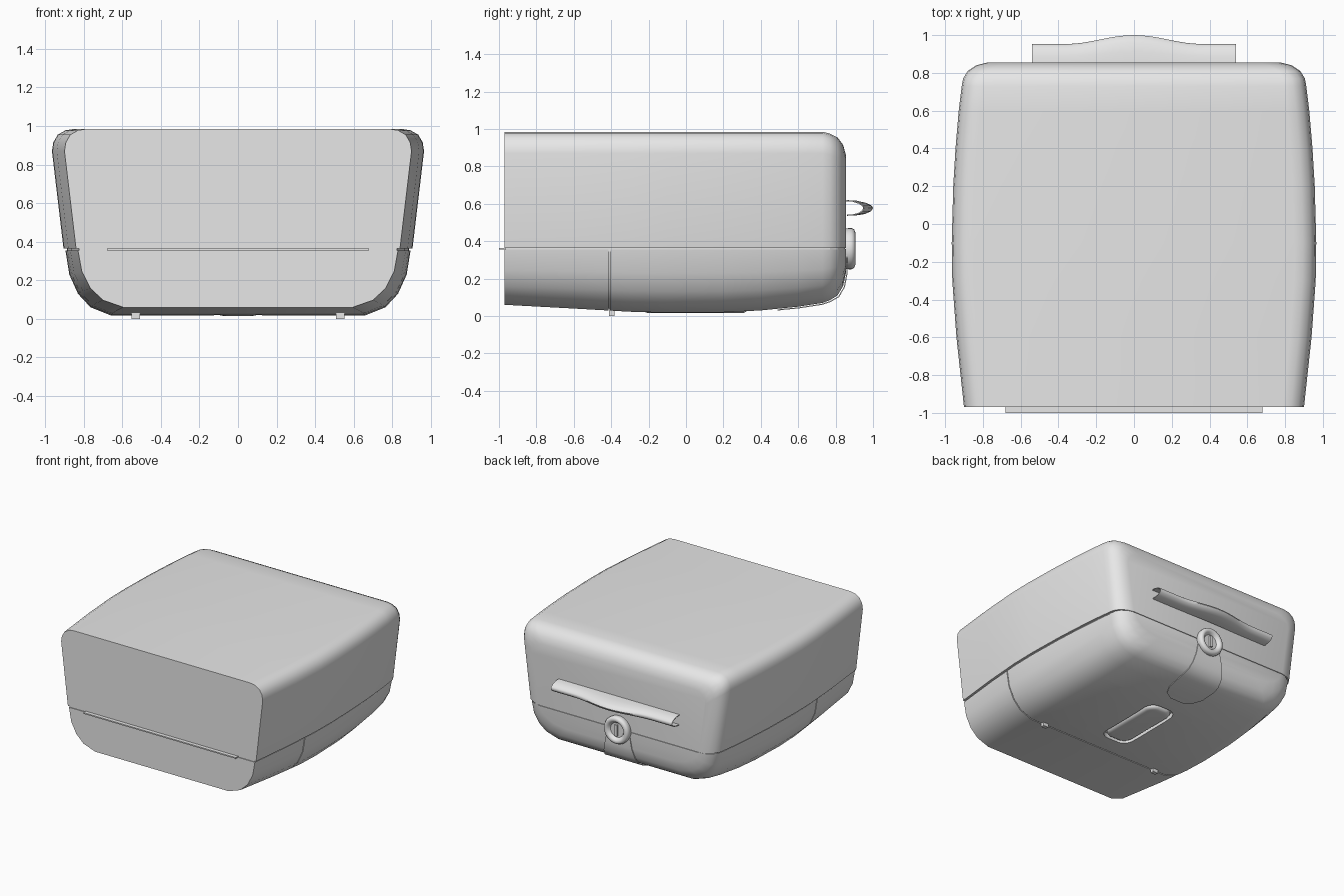
import bpy, bmesh, math
from mathutils import Vector

cube = bpy.data.objects.get("Cube")
if cube:
    bpy.data.objects.remove(cube, do_unlink=True)

grey = bpy.data.materials.new("light grey")
grey.use_nodes = True
grey.diffuse_color = (0.8, 0.8, 0.8, 1)
grey.node_tree.nodes["Principled BSDF"].inputs["Base Color"].default_value = (0.8, 0.8, 0.8, 1)


def loft(name, rings, closed=True, caps=True):
    """Skin a list of matching rings into one object."""
    bm = bmesh.new()
    rows = [[bm.verts.new(p) for p in ring] for ring in rings]
    n = len(rows[0])
    for a, b in zip(rows, rows[1:]):
        for i in range(n if closed else n - 1):
            j = (i + 1) % n
            bm.faces.new((a[i], a[j], b[j], b[i]))
    if caps:
        bm.faces.new(rows[0])
        bm.faces.new(rows[-1])
    bmesh.ops.recalc_face_normals(bm, faces=bm.faces)
    mesh = bpy.data.meshes.new(name)
    bm.to_mesh(mesh)
    bm.free()
    ob = bpy.data.objects.new(name, mesh)
    bpy.context.collection.objects.link(ob)
    mesh.materials.append(grey)
    return ob


def activate(ob):
    bpy.ops.object.select_all(action='DESELECT')
    ob.select_set(True)
    bpy.context.view_layer.objects.active = ob


def smooth(ob, angle=35):
    activate(ob)
    bpy.ops.object.shade_smooth_by_angle(angle=math.radians(angle))


def apply_modifier(ob, mod):
    activate(ob)
    bpy.ops.object.modifier_apply(modifier=mod.name)


def box(name, centre, size):
    c, h = Vector(centre), Vector(size) / 2
    corners = [(-1, -1), (1, -1), (1, 1), (-1, 1)]
    return loft(name, [[c + Vector((sx * h.x, sy * h.y, sz * h.z)) for sx, sy in corners]
                       for sz in (-1, 1)])


def rounded_rect(hx, hy, r, cy, z, steps=6):
    pts = []
    for k, (sx, sy) in enumerate([(1, 1), (-1, 1), (-1, -1), (1, -1)]):
        for i in range(steps + 1):
            a = math.pi / 2 * (k + i / steps)
            pts.append((sx * (hx - r) + r * math.cos(a),
                        cy + sy * (hy - r) + r * math.sin(a), z))
    return pts


# Case shape along its depth: y, change of half width, top, bottom
SEAM, TOP, BOTTOM = 0.36, 0.985, 0.018
STATIONS = [(-.97, -.065, TOP, .06), (-.6, -.025, TOP, .04), (-.3, -.003, TOP, .023),
            (-.1, 0, TOP, BOTTOM), (.2, -.008, TOP, .02), (.4, -.02, TOP, .03),
            (.6, -.037, TOP, .05), (.73, -.053, TOP, .07), (.77, -.06, .975, .085),
            (.81, -.085, .955, .11), (.84, -.13, .915, .16), (.855, -.19, .86, .23)]
LID = [(.905, .365), (.965, .87), (.958, .915), (.935, .955), (.895, .978), (.85, TOP)]
BASE = [(.895, .355), (.875, .23), (.83, .13), (.765, .06), (.66, BOTTOM)]


def station(y):
    for a, b in zip(STATIONS, STATIONS[1:]):
        if a[0] <= y <= b[0]:
            t = (y - a[0]) / (b[0] - a[0])
            return [p + t * (q - p) for p, q in zip(a, b)]


def shell(name, profile, y0, y1, inset=0):
    """Loft a half profile, mirrored in x, along the case from y0 to y1."""
    ys = [y0] + [s[0] for s in STATIONS if y0 < s[0] < y1] + [y1]
    rings = []
    for y in ys:
        _, dw, top, bottom = station(y)
        half = []
        for x, z in profile:
            if z > SEAM:
                z = SEAM + (z - SEAM) * (top - SEAM) / (TOP - SEAM)
            else:
                z = SEAM + (z - SEAM) * (bottom + inset - SEAM) / (BOTTOM - SEAM)
            half.append((x + dw - inset, y, z))
        rings.append(half + [(-x, yy, z) for x, yy, z in reversed(half)])
    return loft(name, rings)


# Main case: lid, two base sections and the recessed seams between them
BACK, FRONT, SPLIT = .855, -.97, -.41
smooth(shell("lid", LID, FRONT, BACK))
smooth(shell("front_base", BASE, FRONT, SPLIT - .004))
rear_base = shell("rear_base", BASE, SPLIT + .004, BACK)
shell("lid_seam", [(.9, .375), (.9, .345)], FRONT + .006, BACK - .006, .012)
smooth(shell("base_seam", BASE, SPLIT - .04, SPLIT + .04, .01))

# Underside recess and push button
cutter = loft("recess_cutter", [rounded_rect(.125, .3, .08, .05, z) for z in (-.03, .06)])
cutter.hide_render = True
cut = rear_base.modifiers.new("recess", 'BOOLEAN')
cut.operation = 'DIFFERENCE'
cut.solver = 'EXACT'
cut.object = cutter
apply_modifier(rear_base, cut)
bpy.data.objects.remove(cutter, do_unlink=True)
smooth(rear_base)
button = [(0, .07), (0, .035), (.008, .023), (.022, .017), (.04, .015)]
smooth(loft("underside_button", [rounded_rect(.11 - d, .28 - d, .075 - d, .05, z)
                                 for d, z in button]), 50)

# Front lip strip and small hinge feet
box("front_lip", (0, -.98, SEAM), (1.36, .04, .01))
for side, x in (("left", .53), ("right", -.53)):
    box(side + "_hinge_foot", (x, -.398, .02), (.045, .03, .04))

# Back pull handle: a thin curled channel, deepest in the middle
CURL = [(0, .62), (.4, .617), (.75, .605), (.95, .59), (1, .577),
        (.93, .56), (.7, .545), (.4, .538), (.1, .536)]
rings = []
for i in range(25):
    x = -.54 + 1.08 * i / 24
    bulge = .5 + .5 * math.cos(math.pi * min(1, abs(x) / .36))
    depth = .103 + .047 * bulge
    rings.append([(x, .85 + depth * u, z) for u, z in CURL])
handle = loft("pull_handle", rings, closed=False, caps=False)
thick = handle.modifiers.new("thickness", 'SOLIDIFY')
thick.thickness = .006
thick.offset = -1
apply_modifier(handle, thick)
smooth(handle, 50)

# Latch panel that wraps from the lock to the underside
PANEL = [(.861, .33, .1), (.861, .23, .12), (.847, .155, .14), (.816, .103, .155),
         (.773, .078, .165), (.73, .063, .17), (.6, .043, .16), (.53, .037, .125),
         (.49, .032, .06)]
panel = loft("latch_panel", [[(s * w, y, z) for s in (-1, -.5, .5, 1)] for y, z, w in PANEL],
             closed=False, caps=False)
thick = panel.modifiers.new("thickness", 'SOLIDIFY')
thick.thickness = .006
thick.offset = 0
apply_modifier(panel, thick)
smooth(panel)

# Round lock with a dished centre and key bar
LOCK = [(.105, .84), (.11, .87), (.11, .885), (.103, .899), (.088, .905),
        (.074, .9), (.064, .888), (.058, .88)]
smooth(loft("lock", [[(r * math.cos(a), y, SEAM + r * math.sin(a))
                      for a in (math.tau * i / 32 for i in range(32))] for r, y in LOCK]), 45)
box("key_bar", (0, .885, SEAM), (.022, .02, .09))
